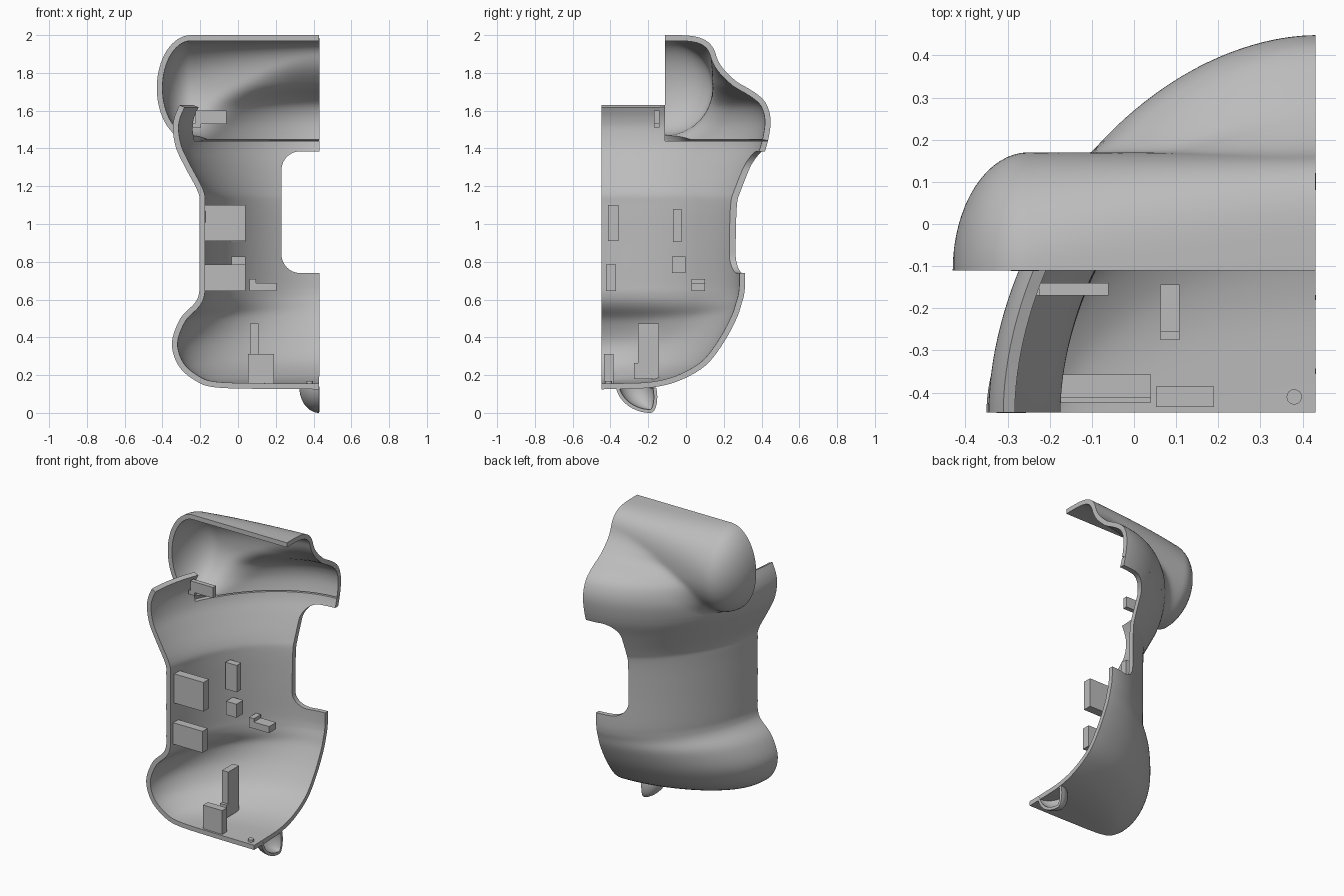
import bpy, bmesh
from math import sin, cos, pi, sqrt

cube = bpy.data.objects.get("Cube")
if cube:
    bpy.data.objects.remove(cube, do_unlink=True)

GREY = (0.5, 0.5, 0.5, 1)
mat = bpy.data.materials.new("plain grey")
mat.use_nodes = True
mat.diffuse_color = GREY
mat.node_tree.nodes["Principled BSDF"].inputs["Base Color"].default_value = GREY

XP, YP = 0.43, -0.447      # symmetry plane and front split plane
YH, ZH, RH = -0.11, 1.72, 0.28   # head opening plane, axis height, radius
POWER = 1.85


def finish(name, bm, smooth=True):
    mesh = bpy.data.meshes.new(name)
    bm.to_mesh(mesh)
    bm.free()
    mesh.materials.append(mat)
    ob = bpy.data.objects.new(name, mesh)
    bpy.context.collection.objects.link(ob)
    return ob


def activate(ob):
    bpy.ops.object.select_all(action='DESELECT')
    ob.select_set(True)
    bpy.context.view_layer.objects.active = ob


def sheet(name, rows, thick, cutters=()):
    """Skin a grid of points, thicken it inward, cut it and shade it."""
    bm = bmesh.new()
    v = [[bm.verts.new(p) for p in row] for row in rows]
    for lo, hi in zip(v, v[1:]):
        for j in range(len(lo) - 1):
            bm.faces.new((lo[j], hi[j], hi[j + 1], lo[j + 1]))
    bmesh.ops.remove_doubles(bm, verts=bm.verts, dist=0.0003)
    ob = finish(name, bm)
    activate(ob)
    m = ob.modifiers.new("wall", 'SOLIDIFY')
    m.thickness, m.offset = thick, -1
    bpy.ops.object.modifier_apply(modifier=m.name)
    for c in cutters:
        m = ob.modifiers.new("cut", 'BOOLEAN')
        m.operation, m.object, m.solver = 'DIFFERENCE', c, 'EXACT'
        bpy.ops.object.modifier_apply(modifier=m.name)
        bpy.data.objects.remove(c, do_unlink=True)
    activate(ob)
    bpy.ops.object.shade_smooth_by_angle(angle=0.6)
    return ob


def box(name, x, y, z, round_y=0):
    bm = bmesh.new()
    bmesh.ops.create_cube(bm, size=1)
    for v in bm.verts:
        v.co = [lo + (hi - lo) * (c + 0.5) for c, (lo, hi) in zip(v.co, (x, y, z))]
    if round_y:
        along = [e for e in bm.edges if abs(e.verts[0].co.y - e.verts[1].co.y) > 0.01]
        bmesh.ops.bevel(bm, geom=along, offset=round_y, segments=10, profile=0.5, affect='EDGES')
    return finish(name, bm)


def spline(pts, n):
    out = []
    for i in range(len(pts) - 1):
        quad = [pts[max(0, min(len(pts) - 1, i + k))] for k in (-1, 0, 1, 2)]
        for s in range(n):
            t = s / n
            out.append([b + t * (c - a) / 2 + t * t * (a - 2.5 * b + 2 * c - d / 2)
                        + t ** 3 * (1.5 * (b - c) + (d - a) / 2) for a, b, c, d in zip(*quad)])
    return out + [list(pts[-1])]


# Body sections: height, half width, depth
body_pts = [(.125, 0, 0), (.127, .3, .12), (.135, .55, .27), (.17, .655, .41), (.25, .745, .55),
            (.37, .78, .645), (.5, .735, .715), (.58, .66, .742), (.63, .637, .755), (.7, .635, .76),
            (.9, .635, .76), (1.1, .635, .767), (1.17, .642, .785), (1.3, .71, .83),
            (1.4, .757, .87), (1.5, .775, .892), (1.57, .765, .893), (1.63, .74, .875)]
shoulder_pts = [(1.67, .7, .845), (1.71, .65, .79), (1.75, .6, .72), (1.8, .55, .655),
                (1.9, .4, .5), (2.01, .3, .3)]
body_rows = spline(body_pts, 5)
full_rows = spline(body_pts + shoulder_pts, 5)


def body_back(x, z):
    for p, q in zip(full_rows, full_rows[1:]):
        if p[0] <= z <= q[0]:
            t = (z - p[0]) / (q[0] - p[0])
            a, b = p[1] + t * (q[1] - p[1]), p[2] + t * (q[2] - p[2])
            u = min(1, (XP - x) / a)
            return YP + b * (1 - u ** POWER) ** (1 / POWER)
    return YP


# Main body shell with the rear notch and the head opening cut away
grid = []
for z, a, b in body_rows:
    arc = [pi / 2 * j / 48 for j in range(49)]
    grid.append([(XP - a * max(cos(t), 0) ** (2 / POWER) if j < 48 else XP,
                  YP + b * sin(t) ** (2 / POWER), z) for j, t in enumerate(arc)])
notch = box("notch_cutter", (.23, .7), (-.2, .9), (.74, 1.385), round_y=.1)
opening = box("opening_cutter", (-.8, .8), (YH, .9), (1.44, 1.9))
sheet("body_shell", grid, .03, (notch, opening))

# Head shell: domed barrel blended into the body's rear shoulder
dome = [-.25 - .18 * cos(pi / 2 * i / 16) for i in range(16)]
barrel = [-.25 + (XP + .25) * i / 32 for i in range(33)]
grid = []
for i in range(49):
    phi = -pi / 2 + pi * i / 48
    row = []
    for x in dome + barrel:
        r = RH * sqrt(max(0, 1 - ((x + .25) / .18) ** 2)) if x < -.25 else RH
        z = ZH + r * sin(phi)
        # the upper half grows squarer toward the middle
        n = 2 + 2 * max(0, (x + .25) / (XP + .25)) if phi > 0 else 2
        y1 = YH + r * max(0, 1 - abs(sin(phi)) ** n) ** (1 / n)
        y2 = body_back(x, z)
        k = .1
        h = max(0, k - abs(y1 - y2)) / k if phi < 1.2 and x > -.25 else 0
        row.append((x, max(y1, y2) + h * h * k / 4, z))
    grid.append(row)
sheet("head_shell", grid, .03)

# Hollow half foot under the body
grid = []
for i in range(17):
    lat = pi / 2 * (1 - i / 16)
    down = .135 * sin(lat)
    grid.append([(XP - .105 * cos(lat) * sin(pi * j / 24),
                  -.265 + .55 * down - .3 * down * cos(lat) + .107 * cos(lat) * cos(pi * j / 24),
                  .135 - down) for j in range(24, -1, -1)])
sheet("foot", grid, .018)

# Inner mounting blocks
blocks = {
    "upper_side_block": ((-.175, .04), (-.413, -.357), (.91, 1.1)),
    "lower_side_block": ((-.175, .04), (-.423, -.37), (.645, .785)),
    "rear_tall_block": ((-.04, .04), (-.07, -.025), (.905, 1.08)),
    "rear_small_block": ((-.035, .04), (-.073, -.003), (.74, .828)),
    "step_block": ((.06, .205), (.028, .1), (.645, .688)),
    "step_block_raised_end": ((.06, .095), (.028, .1), (.688, .71)),
    "base_post": ((.063, .108), (-.255, -.143), (.2, .473)),
    "base_post_heel": ((.063, .108), (-.275, -.143), (.18, .265)),
    "base_block": ((.052, .19), (-.434, -.385), (.15, .312)),
    "neck_block": ((-.225, -.06), (-.17, -.14), (1.53, 1.6)),
    "neck_block_heel": ((-.24, -.195), (-.17, -.14), (1.51, 1.535)),
}
for name, spans in blocks.items():
    box(name, *spans)

# Small pin on the floor
bm = bmesh.new()
bmesh.ops.create_cone(bm, cap_ends=True, segments=24, radius1=.018, radius2=.018, depth=.02)
pin = finish("floor_pin", bm)
pin.location = (.38, -.41, .16)
